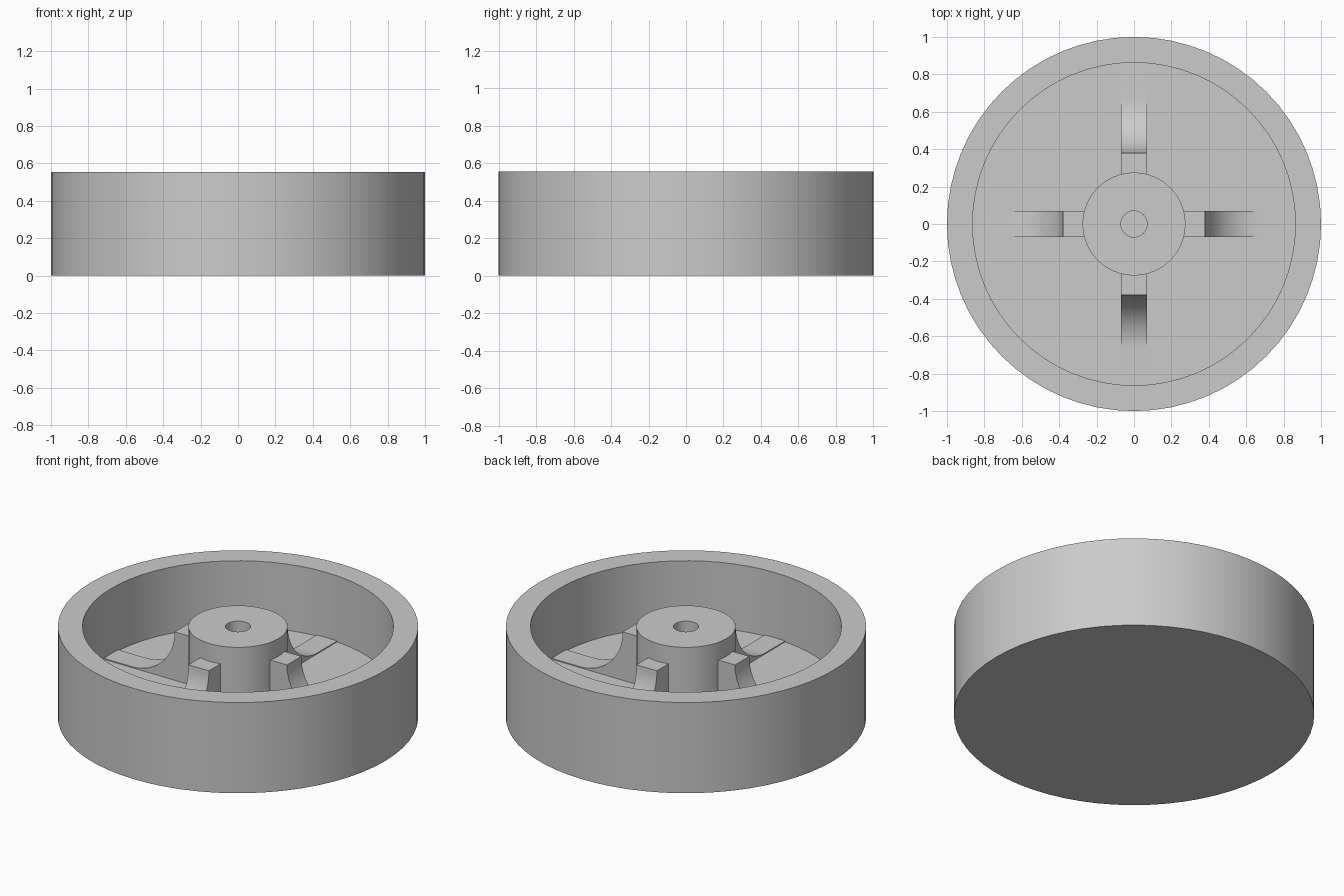
import bpy, bmesh, math
from mathutils import Matrix, Vector

cube = bpy.data.objects.get("Cube")
if cube:
    bpy.data.objects.remove(cube, do_unlink=True)

grey = bpy.data.materials.new("plain grey")
grey.use_nodes = True
grey.diffuse_color = (0.6, 0.6, 0.6, 1)
grey.node_tree.nodes["Principled BSDF"].inputs["Base Color"].default_value = (0.6, 0.6, 0.6, 1)

SEGMENTS = 64
HEIGHT = 0.555
FLOOR = 0.15


def finish(bm, name):
    bmesh.ops.remove_doubles(bm, verts=bm.verts, dist=0.0001)
    bmesh.ops.recalc_face_normals(bm, faces=bm.faces)
    mesh = bpy.data.meshes.new(name)
    bm.to_mesh(mesh)
    bm.free()
    mesh.materials.append(grey)
    obj = bpy.data.objects.new(name, mesh)
    bpy.context.collection.objects.link(obj)
    bpy.ops.object.select_all(action='DESELECT')
    obj.select_set(True)
    bpy.context.view_layer.objects.active = obj
    bpy.ops.object.shade_smooth_by_angle(angle=math.radians(30))
    return obj


# Wheel body: closed base, outer rim, sunken floor and central hub with a bore
profile = [(0, 0), (1, 0), (1, HEIGHT), (0.863, HEIGHT), (0.863, FLOOR),
           (0.275, FLOOR), (0.275, HEIGHT), (0.07, HEIGHT), (0.07, FLOOR), (0, FLOOR)]
bm = bmesh.new()
verts = [bm.verts.new((r, 0, z)) for r, z in profile]
edges = [bm.edges.new(pair) for pair in zip(verts, verts[1:])]
bmesh.ops.spin(bm, geom=verts + edges, axis=(0, 0, 1), cent=(0, 0, 0),
               angle=math.tau, steps=SEGMENTS)
finish(bm, "wheel_body")

# Ribs: flat top beside the hub, concave curve down to a thin strip on the floor
RIB_TOP, RIB_END, FOOT = 0.447, 0.38, FLOOR + 0.006
radius = RIB_TOP - FOOT
outline = [(0.25, FLOOR - 0.05), (0.25, RIB_TOP)]
for i in range(17):
    a = math.pi / 2 * i / 16
    outline.append((RIB_END + radius * (1 - math.cos(a)), RIB_TOP - radius * math.sin(a)))
outline += [(0.88, FOOT), (0.88, FLOOR - 0.05)]

for index, side in enumerate(("left", "back", "right", "front")):
    bm = bmesh.new()
    face = bm.faces.new([bm.verts.new((r, -0.069, z)) for r, z in outline])
    extruded = bmesh.ops.extrude_face_region(bm, geom=[face])
    moved = [v for v in extruded["geom"] if isinstance(v, bmesh.types.BMVert)]
    bmesh.ops.translate(bm, verts=moved, vec=Vector((0, 0.138, 0)))
    bm.transform(Matrix.Rotation(index * math.pi / 2, 4, 'Z'))
    finish(bm, side + "_rib")
